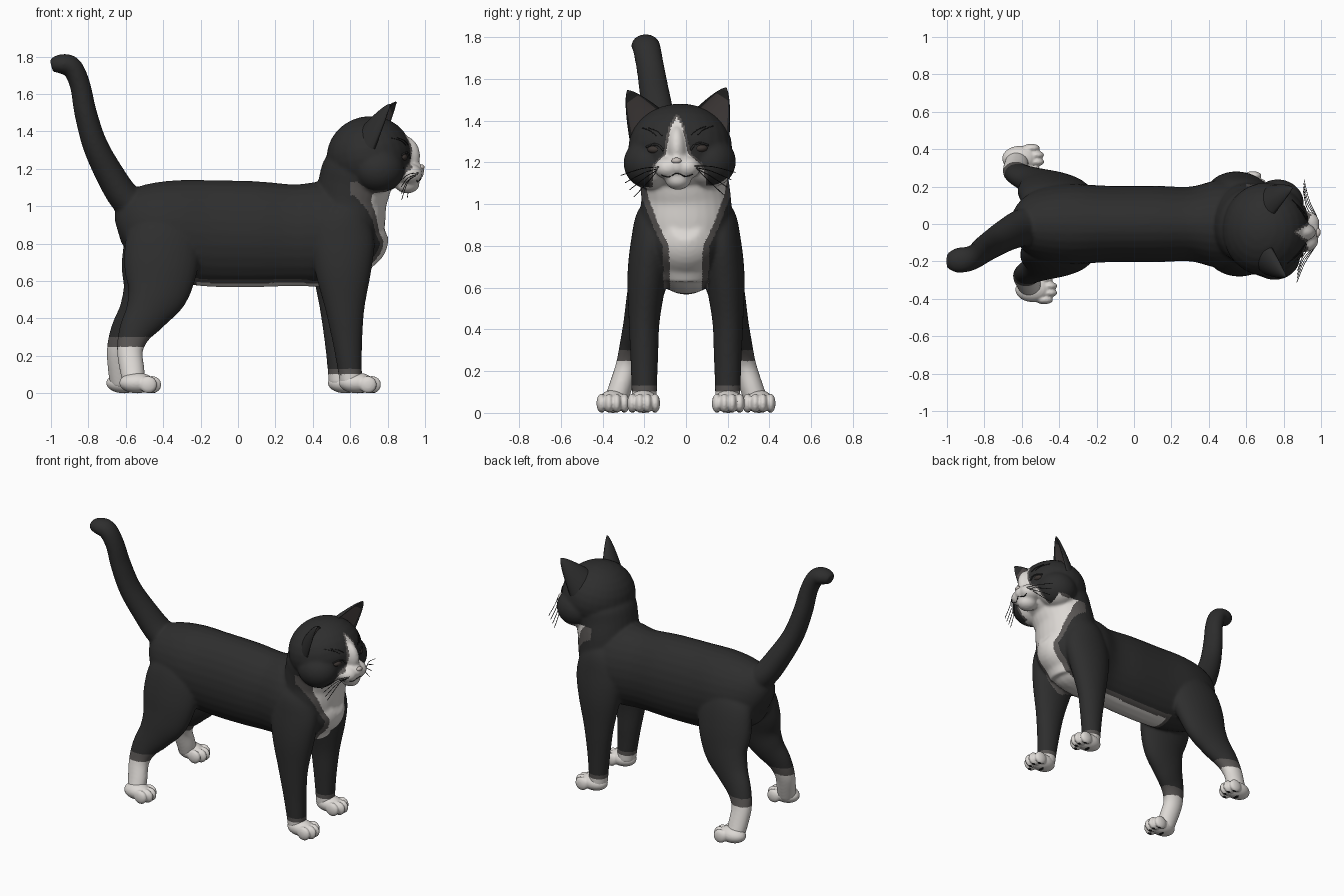
import bpy, bmesh, math
from mathutils import Vector, Matrix
from mathutils.bvhtree import BVHTree

if "Cube" in bpy.data.objects:
    bpy.data.objects.remove(bpy.data.objects["Cube"])


def material(name, r, g, b):
    m = bpy.data.materials.new(name)
    m.diffuse_color = (r, g, b, 1)
    m.use_nodes = True
    m.node_tree.nodes["Principled BSDF"].inputs["Base Color"].default_value = m.diffuse_color
    return m


BLACK = material("black fur", .027, .027, .027)
GREY = material("grey fur edge", .10, .092, .088)
WHITE = material("white fur", .72, .69, .66)
EAR = material("inner ear", .085, .072, .07)
EYE = material("eye", .045, .036, .032)
NOSE = material("nose", .55, .50, .47)
DARK = material("pads and whiskers", .012, .012, .012)


def spline(rows, t):
    """Catmull-Rom through rows of numbers, t from 0 to len-1."""
    i = min(int(t), len(rows) - 2)
    f = t - i
    p0, p1, p2, p3 = (rows[max(0, min(len(rows) - 1, i + k))] for k in (-1, 0, 1, 2))
    return [.5 * (2 * b + (c - a) * f + (2 * a - 5 * b + 4 * c - d) * f * f
                  + (3 * b - a - 3 * c + d) * f ** 3) for a, b, c, d in zip(p0, p1, p2, p3)]


def tube(bm, rows, seg=28, steps=6):
    """Loft ellipses along a path; row = x, y, z, radius along y, radius across."""
    n = (len(rows) - 1) * steps
    pts = [spline(rows, i / steps) for i in range(n + 1)]
    rings = []
    for i, p in enumerate(pts):
        c = Vector(p[:3])
        t = (Vector(pts[min(i + 1, n)][:3]) - Vector(pts[max(i - 1, 0)][:3])).normalized()
        ref = Vector((0, 1, 0)) if abs(t.y) < .8 else Vector((0, 0, 1))
        s = (ref - t * ref.dot(t)).normalized()
        u = t.cross(s)
        rings.append([bm.verts.new(c + s * p[3] * math.cos(a) + u * p[4] * math.sin(a))
                      for a in (2 * math.pi * k / seg for k in range(seg))])
    for a, b in zip(rings, rings[1:]):
        for k in range(seg):
            bm.faces.new((a[k], a[(k + 1) % seg], b[(k + 1) % seg], b[k]))
    bm.faces.new(rings[0][::-1])
    bm.faces.new(rings[-1])


def blob(bm, c, r, frame=Matrix(), seg=28):
    bmesh.ops.create_uvsphere(bm, u_segments=seg, v_segments=seg // 2, radius=1,
                              matrix=frame @ Matrix.Translation(c) @ Matrix.Diagonal((*r, 1)))


def finish(name, bm, mats, voxel=None, smooth=0):
    bmesh.ops.recalc_face_normals(bm, faces=bm.faces)
    me = bpy.data.meshes.new(name)
    bm.to_mesh(me)
    bm.free()
    ob = bpy.data.objects.new(name, me)
    bpy.context.collection.objects.link(ob)
    if voxel:
        # Fuse overlapping volumes into a single soft skin
        mod = ob.modifiers.new("fuse", 'REMESH')
        mod.mode, mod.voxel_size = 'VOXEL', voxel
        mod = ob.modifiers.new("soften", 'SMOOTH')
        mod.factor, mod.iterations = .5, smooth
        dg = bpy.context.evaluated_depsgraph_get()
        me = bpy.data.meshes.new_from_object(ob.evaluated_get(dg))
        me.materials.clear()
        ob.modifiers.clear()
        ob.data = me
    for m in mats:
        me.materials.append(m)
    for p in me.polygons:
        p.use_smooth = True
    return ob


# Head frame: face looks along local +x, turned and rolled slightly
HEAD = (Matrix.Translation((.69, -.027, 1.27)) @ Matrix.Rotation(math.radians(-4), 4, 'Z')
        @ Matrix.Rotation(math.radians(1.5), 4, 'X'))
HEAD_INV = HEAD.inverted()
SIDES = ((-1, 0, 0), (1, -.06, -.07))  # side, front foot shift, hind foot shift

body = bmesh.new()
# Torso
tube(body, [(-.64, 0, .86, .05, .06), (-.6, 0, .87, .13, .17), (-.5, 0, .88, .19, .235),
            (-.35, 0, .87, .215, .27), (-.15, 0, .855, .205, .285), (.1, 0, .85, .205, .283),
            (.3, 0, .845, .2, .272), (.45, 0, .85, .235, .28), (.6, 0, .86, .225, .26),
            (.7, 0, .87, .17, .18), (.77, 0, .9, .07, .08)])
# Neck and chest
tube(body, [(.56, 0, .64, .13, .13), (.58, 0, .8, .2, .187), (.595, 0, .92, .222, .192),
            (.605, 0, 1.03, .215, .19), (.625, -.01, 1.12, .212, .195),
            (.645, -.02, 1.22, .21, .185), (.66, -.02, 1.33, .15, .125)])
# Tail
tube(body, [(-.5, 0, .97, .1, .09), (-.6, -.02, 1.04, .1, .085), (-.685, -.06, 1.17, .088, .077),
            (-.765, -.11, 1.33, .078, .067), (-.815, -.145, 1.5, .073, .06),
            (-.845, -.17, 1.65, .067, .055), (-.89, -.188, 1.745, .067, .056),
            (-.95, -.195, 1.76, .066, .052), (-.998, -.195, 1.75, .04, .034)])
# Legs
for s, df, dh in SIDES:
    front = [(.56, .1, 1.04, .05, .08), (.56, .135, .94, .1, .14), (.56, .165, .81, .1, .17),
             (.563, .186, .65, .095, .15), (.572, .2, .45, .075, .105),
             (.585, .2, .28, .067, .08), (.597, .2, .14, .062, .066), (.605, .2, .05, .06, .06)]
    hind = [(-.4, .08, .98, .07, .1), (-.4, .125, .85, .1, .19), (-.41, .165, .7, .1, .2),
            (-.43, .2, .55, .085, .17), (-.487, .225, .43, .075, .12), (-.55, .255, .33, .062, .088),
            (-.578, .28, .23, .056, .07), (-.565, .315, .12, .056, .066), (-.555, .34, .05, .057, .06)]
    for rows, d in ((front, df), (hind, dh)):
        tube(body, [(x + d * (.85 - min(z, .85)) / .8, s * y, z, a, b) for x, y, z, a, b in rows])
# Head, cheeks, muzzle, chin and nose bridge
blob(body, (.012, 0, -.004), (.23, .25, .213), HEAD @ Matrix.Rotation(math.radians(-12), 4, 'Y'))
blob(body, (.2, 0, 0), (.085, .05, .105), HEAD)
blob(body, (.215, 0, -.15), (.067, .064, .052), HEAD)
blob(body, (.25, 0, -.085), (.058, .042, .052), HEAD)
for s in (-1, 1):
    blob(body, (.07, s * .14, -.07), (.14, .13, .125), HEAD)
    blob(body, (.225, s * .047, -.095), (.075, .064, .055), HEAD)
cat = finish("cat_body", body, (BLACK, GREY, WHITE), .009, 11)


def width(table, v):
    if v <= table[0][0]:
        return table[0][1]
    for (a, p), (b, q) in zip(table, table[1:]):
        if v <= b:
            return p + (q - p) * (v - a) / (b - a)
    return table[-1][1]


CHEST = ((.57, .075), (.8, .082), (.9, .13), (1.03, .18), (1.13, .2))
BLAZE = ((-.2, .13), (-.12, .125), (-.075, .105), (-.03, .055), (.03, .042), (.1, .027), (.155, -.003), (.2, -.1))


def patch(p, n):
    """Distance outside the white markings (negative = white)."""
    q = HEAD_INV @ p
    if p.z < .4:
        return p.z - .1 if p.x > 0 else (p.z - .25) * .6
    if q.x > .12 and q.z > -.25:
        return (abs(q.y) - width(BLAZE, q.z)) * 2.5
    if p.x > .42 and .5 < p.z < 1.13 and n.x > -.3:
        back = .63 - p.x if p.z > .75 else -1
        return max(abs(p.y) - width(CHEST, p.z), back)
    if -.26 < p.x <= .42 and p.z < .66 and n.z < -.3:
        return max(abs(p.y) - .072, -.22 - p.x)
    return 1


for f in cat.data.polygons:
    d = patch(f.center, f.normal)
    f.material_index = 2 if d < 0 else 1 if d < .03 else 0

# Paws with four toes, and dark pads beneath
for s, df, dh in SIDES:
    for label, x, y in (("front", .64 + df, .203), ("hind", -.535 + dh, .35)):
        side = "left" if s > 0 else "right"
        paw, pads = bmesh.new(), bmesh.new()
        blob(paw, (x - .005, s * y, .055), (.095, .068, .055))
        blob(pads, (x, s * y, .014), (.034, .034, .014), seg=16)
        for k in (-1.5, -.5, .5, 1.5):
            tx = x + (.078 if abs(k) < 1 else .055)
            blob(paw, (tx, s * y + k * .037, .046), (.047, .0235, .046))
            blob(pads, (tx + .004, s * y + k * .036, .013), (.02, .013, .012), seg=16)
        finish(f"{side}_{label}_paw", paw, (WHITE,), .0065, 3)
        finish(f"{side}_{label}_pads", pads, (DARK,))

# Ears: crescent sections tapering to the tip, grey inside
for s in (-1, 1):
    inner, outer, tip = (HEAD @ Vector((x, s * y, z)) for x, y, z in
                         ((.045, .075, .18), (.07, .24, .07), (.142, .237, .282)))
    mid, half = (inner + outer) / 2, (outer - inner) / 2
    face = half.cross(tip - mid).normalized()
    face *= 1 if face.x > 0 else -1
    bm = bmesh.new()
    N, seg, rings = 14, 32, []
    for i in range(N + 1):
        t = -.3 + 1.29 * i / N
        w = (1 - t) ** .72
        c = mid.lerp(tip, t)
        ring = []
        for k in range(seg):
            a = 2 * math.pi * k / seg
            depth = math.sin(a) * (.068 if a > math.pi else -.025)
            ring.append(bm.verts.new(c + half * w * math.cos(a) + face * (depth * w + .004 * math.sin(a))))
        rings.append(ring)
    for i, (a, b) in enumerate(zip(rings, rings[1:])):
        for k in range(seg):
            f = bm.faces.new((a[k], a[(k + 1) % seg], b[(k + 1) % seg], b[k]))
            f.material_index = 1 if 3 <= k < seg // 2 - 3 and i < N - 3 else 0
    bm.faces.new(rings[0][::-1])
    bm.faces.new(rings[-1])
    finish("left_ear" if s > 0 else "right_ear", bm, (BLACK, EAR))

# Facial details are set onto the face surface
me = cat.data
skin = BVHTree.FromPolygons([v.co for v in me.vertices], [p.vertices for p in me.polygons])


def on_face(y, z, lift=0):
    """Local head point on the skin, seen from straight ahead."""
    hit = skin.ray_cast(HEAD @ Vector((.6, y, z)), HEAD.to_3x3() @ Vector((-1, 0, 0)))[0]
    return (HEAD_INV @ hit) + Vector((lift, 0, 0))


def strand(bm, pts, r):
    tube(bm, [(*(HEAD @ Vector(p)), r, r) for p in pts], 6, 5)


bm = bmesh.new()
blob(bm, on_face(0, -.062, -.006), (.016, .024, .015), HEAD)
finish("nose", bm, (NOSE,))

bm = bmesh.new()
strand(bm, [on_face(y, z) for y, z in ((-.075, -.128), (-.04, -.138), (0, -.122), (.04, -.138), (.075, -.128))], .003)
finish("mouth_line", bm, (DARK,))

for s in (-1, 1):
    side = "left" if s > 0 else "right"
    bm = bmesh.new()
    blob(bm, on_face(s * .108, -.005, -.018), (.026, .036, .02), HEAD)
    finish(side + "_eye", bm, (EYE,))
    # Upper eyelid line
    bm = bmesh.new()
    strand(bm, [on_face(s * y, z, .004) for y, z in
                ((.065, -.012), (.085, .012), (.112, .02), (.15, .008))], .005)
    finish(side + "_eyelid", bm, (BLACK,))
    # Drooping whiskers and brow hairs
    bm = bmesh.new()
    for k in range(4):
        a = on_face(s * (.085 + .006 * k), -.09 - .008 * k)
        strand(bm, [a, (.235 - .005 * k, s * (.17 - .01 * k), -.095 - .02 * k),
                    (.2, s * (.275 - .02 * k), -.125 - .035 * k)], .002)
    for k in range(2):
        strand(bm, [on_face(s * (y + .03 * k), z, .004) for y, z in
                    ((.07, .06), (.1, .085), (.14, .1))], .002)
    finish(side + "_whiskers", bm, (DARK,))
